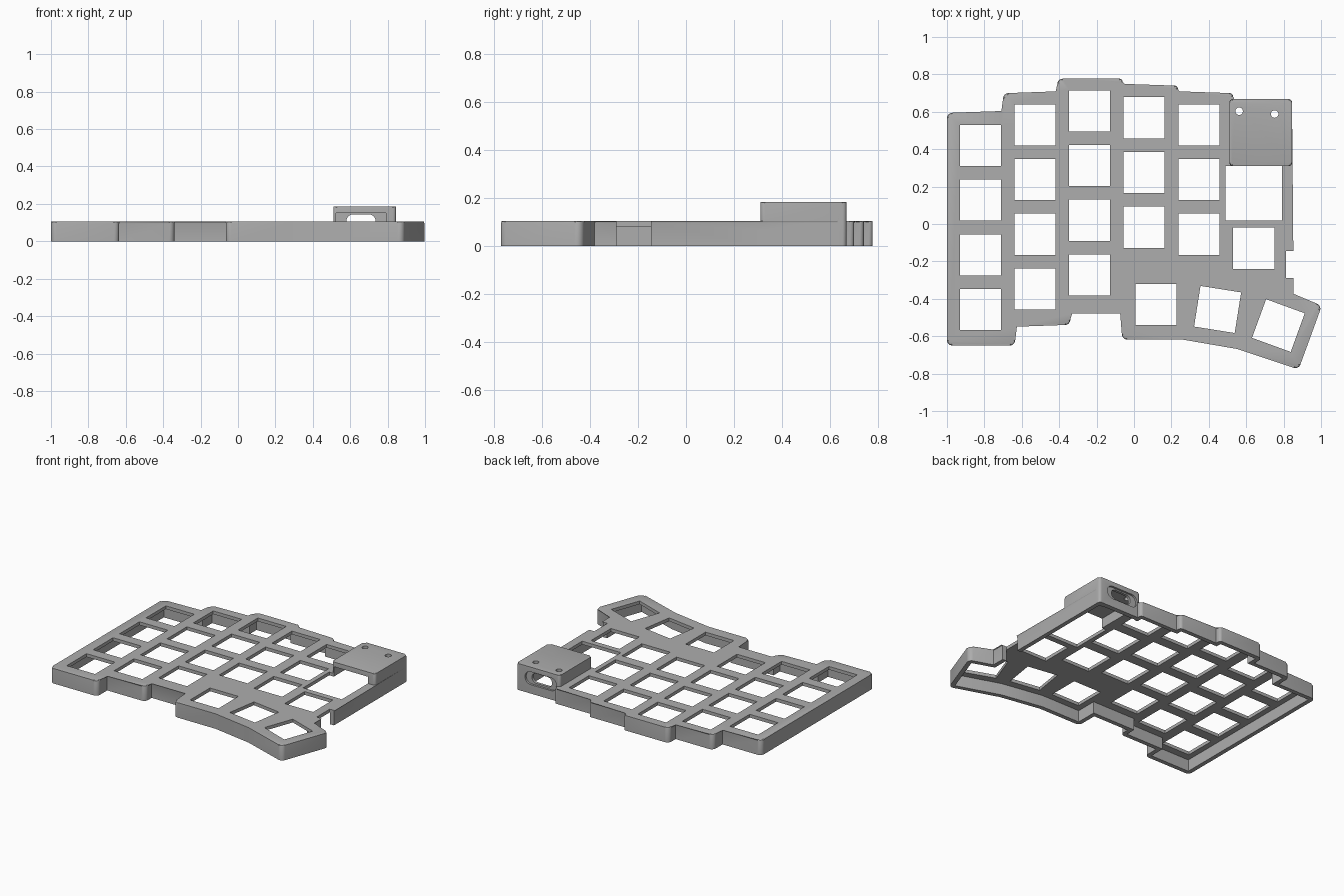
import bpy, bmesh
from math import radians, tan, pi
from mathutils import Vector, Matrix

if "Cube" in bpy.data.objects:
    bpy.data.objects.remove(bpy.data.objects["Cube"], do_unlink=True)

grey = bpy.data.materials.new("case_grey")
grey.use_nodes = True
grey.diffuse_color = (0.42, 0.42, 0.42, 1)
grey.node_tree.nodes["Principled BSDF"].inputs["Base Color"].default_value = (0.42, 0.42, 0.42, 1)


def rect(x0, x1, y0, y1):
    return [(x0, y0), (x1, y0), (x1, y1), (x0, y1)]


def rounded(points, radius, steps=6):
    """Round the convex corners of a counter-clockwise outline."""
    out, pts = [], [Vector(p) for p in points]
    for i, p in enumerate(pts):
        a, b = pts[i - 1] - p, pts[(i + 1) % len(pts)] - p
        turn = (-a).angle_signed(b)          # negative when turning left
        if turn > -radians(20):
            out.append(p)
            continue
        d = min(radius * tan(-turn / 2), 0.49 * a.length, 0.49 * b.length)
        s, e = p + a.normalized() * d, p + b.normalized() * d
        mid = (s + e) / 2
        centre = p + (mid - p) * (d * d / (mid - p).length_squared)
        sweep = (s - centre).angle_signed(e - centre)
        for k in range(steps + 1):
            out.append(centre + Matrix.Rotation(-sweep * k / steps, 2) @ (s - centre))
    return out


def inset(points, dist):
    """Move every side of a counter-clockwise outline inward."""
    out, pts = [], [Vector(p) for p in points]
    for i, p in enumerate(pts):
        u, v = (p - pts[i - 1]).normalized(), (pts[(i + 1) % len(pts)] - p).normalized()
        n, m = Vector((-u.y, u.x)), Vector((-v.y, v.x))
        out.append(p + (n + m) * dist / (1 + n.dot(m)))
    return out


def prism(name, outlines, z0, z1, edge=0, matrix=Matrix()):
    """Extrude outlines between two heights, optionally rounding the top rim."""
    bm = bmesh.new()
    for pts in outlines:
        low = [bm.verts.new((p[0], p[1], z0)) for p in pts]
        high = [bm.verts.new((p[0], p[1], z1)) for p in pts]
        bm.faces.new(low[::-1])
        top = bm.faces.new(high)
        for i in range(len(pts)):
            j = (i + 1) % len(pts)
            bm.faces.new((low[i], low[j], high[j], high[i]))
        if edge:
            bmesh.ops.bevel(bm, geom=list(top.edges), offset=edge, segments=2,
                            profile=0.5, affect='EDGES', clamp_overlap=False)
    bm.transform(matrix)
    bmesh.ops.recalc_face_normals(bm, faces=bm.faces)
    mesh = bpy.data.meshes.new(name)
    bm.to_mesh(mesh)
    bm.free()
    obj = bpy.data.objects.new(name, mesh)
    bpy.context.collection.objects.link(obj)
    mesh.materials.append(grey)
    return obj


def combine(target, tool, operation='DIFFERENCE'):
    mod = target.modifiers.new("cut", 'BOOLEAN')
    mod.operation, mod.solver, mod.object = operation, 'EXACT', tool
    bpy.context.view_layer.objects.active = target
    bpy.ops.object.modifier_apply(modifier=mod.name)
    bpy.data.objects.remove(tool, do_unlink=True)


# Stepped case outline
outline = [(-1, .595), (-1, -.65), (-.635, -.65), (-.635, -.54), (-.34, -.54), (-.34, -.47),
           (-.065, -.47), (-.065, -.618), (.26, -.618), (.55, -.668), (.88, -.778), (1.005, -.435),
           (.845, -.38), (.845, .66), (.53, .66), (.53, .7), (.235, .7), (.235, .74),
           (-.06, .74), (-.06, .777), (-.41, .777), (-.41, .7), (-.7, .7), (-.7, .595)]
case = prism("keyboard_case", [rounded(outline, .03)], 0, .105, .009)

# Raised controller housing
combine(case, prism("housing", [rounded(rect(.51, .845, .31, .668), .018)], 0, .185, .009), 'UNION')

# Open underside, leaving thin walls and the key plate
combine(case, prism("cavity", [inset(outline, .03)], -.1, .082))
combine(case, prism("housing_cavity", [rect(.525, .79, .02, .635)], -.1, .152))
combine(case, prism("controller_window", [rect(.49, .6, .02, .31)], -.1, .15))

# Switch holes: columns of (x, top y, count), then the turned thumb keys
pitch, half = .2925, .11
keys = [(x, y - pitch * k, 0) for x, y, count in
        [(-.82, .42, 4), (-.53, .53, 4), (-.237, .605, 4), (.053, .568, 3), (.348, .53, 3)]
        for k in range(count)]
keys += [(.117, -.43, 0), (.64, -.13, 0), (.447, -.457, -9), (.772, -.543, -20)]
holes = []
for x, y, angle in keys:
    turn = Matrix.Rotation(radians(angle), 2)
    holes.append([turn @ Vector(c) + Vector((x, y)) for c in rect(-half, half, -half, half)])
combine(case, prism("switch_holes", holes, -.1, .3))

# Side socket notch
combine(case, prism("socket_notch", [rect(.812, .95, -.29, -.145)], -.1, .3))

# Port in the back wall: shallow recess and through slot
upright = Matrix.Rotation(pi / 2, 4, 'X')
combine(case, prism("port_recess", [rounded(rect(.535, .78, .062, .152), .044)],
                    -.75, -.654, 0, upright))
combine(case, prism("port_slot", [rounded(rect(.58, .735, .075, .143), .033)],
                    -.75, -.6, 0, upright))

# Two screw holes in the housing lid
screws = [rounded(rect(x - .02, x + .02, y - .02, y + .02), .02) for x, y in [(.562, .603), (.752, .588)]]
combine(case, prism("screw_holes", screws, .12, .3))

# Smooth rounded corners, keep hard edges
bpy.ops.object.select_all(action='DESELECT')
case.select_set(True)
bpy.context.view_layer.objects.active = case
bpy.ops.object.shade_smooth_by_angle(angle=radians(30))
